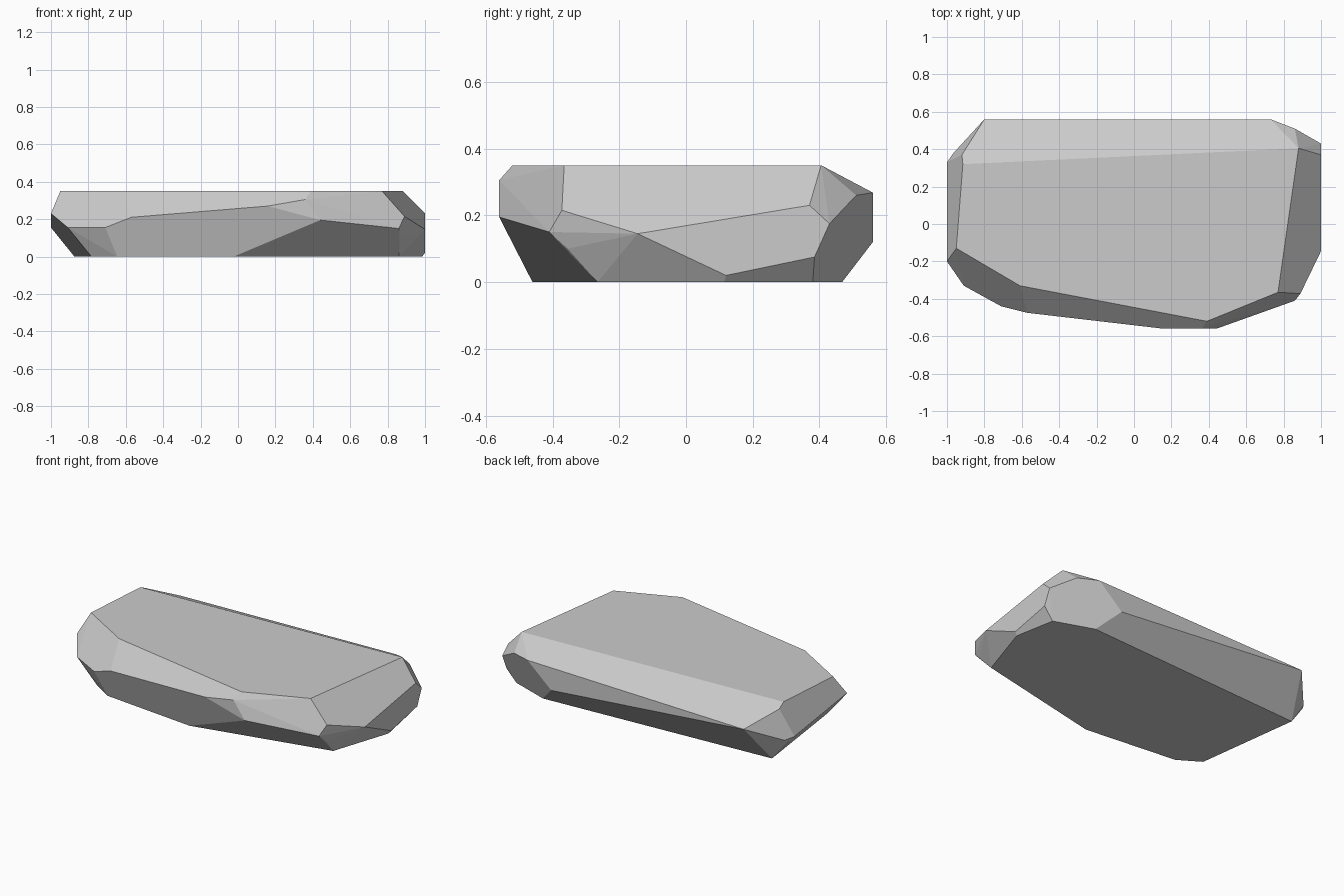
import bpy, bmesh, math

if "Cube" in bpy.data.objects:
    bpy.data.objects.remove(bpy.data.objects["Cube"])

# Corner points of the faceted slab, grouped by (height or side)
top = [(-.95, -.13), (-.61, -.33), (.39, -.52), (.77, -.365), (.88, .405), (-.915, .32)]
base = [(-.784, -.309), (-.645, -.396), (-.022, -.46), (.86, -.265),
        (.985, .115), (.935, .38), (.685, .468), (-.875, .38)]
right_end = [(-.145, .145), (.37, .23), (.43, .175), (.385, .075), (.12, .02)]
front = [(.16, .27), (.36, .305), (.44, .195)]
back = [(.73, .268), (.563, .12), (-.80, .235)]
corners = [(.89, -.372, .215), (.86, -.41, .15), (.87, -.355, .1), (.86, .51, .26),
           (-.57, -.475, .21), (-.71, -.44, .155), (-.91, -.33, .155),
           (-1, -.2, .23), (-1, .33, .155), (-.92, .37, .325), (-.965, .38, .14)]

points = ([(x, y, .35) for x, y in top] + [(x, y, 0) for x, y in base]
          + [(1, y, z) for y, z in right_end]
          + [(x, -.56, z) for x, z in front]
          + [(x, .56, z) for x, z in back] + corners)

# Convex stone: hull of the corners, nearly flat neighbours merged into facets
bm = bmesh.new()
for p in points:
    bm.verts.new(p)
bmesh.ops.convex_hull(bm, input=bm.verts[:])
loose = [v for v in bm.verts if not v.link_faces]
bmesh.ops.delete(bm, geom=loose, context='VERTS')
bmesh.ops.dissolve_limit(bm, angle_limit=math.radians(4),
                         verts=bm.verts[:], edges=bm.edges[:])
bmesh.ops.recalc_face_normals(bm, faces=bm.faces[:])

mesh = bpy.data.meshes.new("flat_stone")
bm.to_mesh(mesh)
bm.free()
stone = bpy.data.objects.new("flat_stone", mesh)
bpy.context.collection.objects.link(stone)
